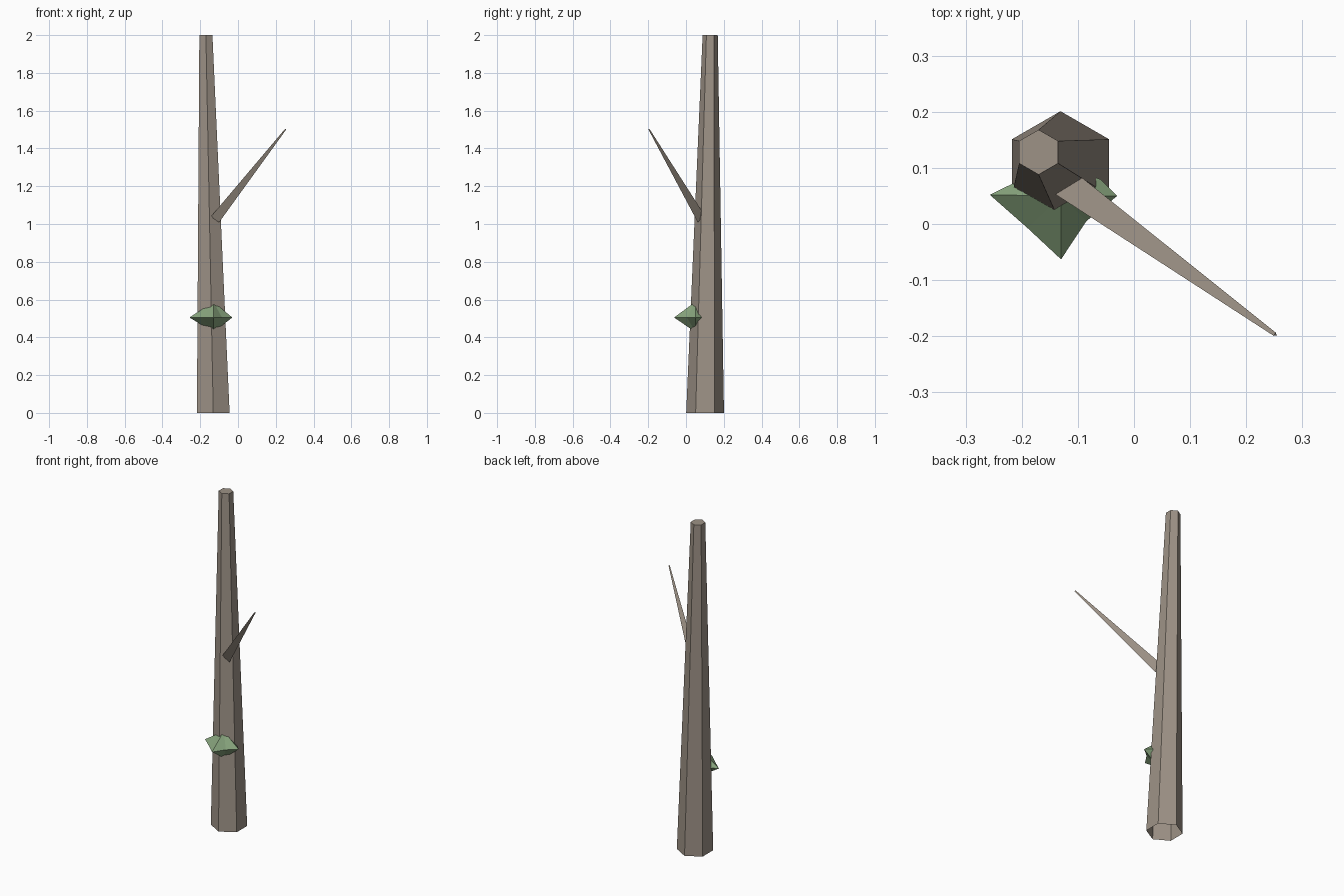
import bpy, bmesh
from math import sin, cos, tau
from mathutils import Vector

if "Cube" in bpy.data.objects:
    bpy.data.objects.remove(bpy.data.objects["Cube"])


def material(name, rgb):
    m = bpy.data.materials.new(name)
    m.diffuse_color = (*rgb, 1)
    m.use_nodes = True
    m.node_tree.nodes["Principled BSDF"].inputs["Base Color"].default_value = m.diffuse_color
    return m


bark = material("bark", (0.34, 0.29, 0.24))
moss = material("green", (0.25, 0.38, 0.21))


def finish(name, bm, mat):
    bmesh.ops.recalc_face_normals(bm, faces=bm.faces)
    me = bpy.data.meshes.new(name)
    bm.to_mesh(me)
    bm.free()
    me.materials.append(mat)
    ob = bpy.data.objects.new(name, me)
    bpy.context.collection.objects.link(ob)


def limb(name, start, end, r0, r1, sides, tilt):
    """Tapered limb, open at the base and capped at the tip."""
    start, end = Vector(start), Vector(end)
    rot = Vector((0, 0, 1)).rotation_difference(end - start) if tilt else None
    bm = bmesh.new()
    rings = []
    for centre, r in ((start, r0), (end, r1)):
        ring = []
        for i in range(sides):
            p = Vector((r * sin(tau * i / sides), r * cos(tau * i / sides), 0))
            if rot:
                p.rotate(rot)
            ring.append(bm.verts.new(centre + p))
        rings.append(ring)
    low, high = rings
    for i in range(sides):
        j = (i + 1) % sides
        bm.faces.new((low[j], low[i], high[i], high[j]))
    bm.faces.new(high[::-1])
    finish(name, bm, bark)


# leaning six-sided trunk and three-sided bare branch
limb("trunk", (-0.131, 0.101, 0), (-0.17, 0.128, 2), 0.1, 0.04, 6, False)
limb("branch", (-0.12, 0.073, 1.03), (0.252, -0.197, 1.502), 0.031, 0.004, 3, True)

# pointed green growth on the front of the trunk
bm = bmesh.new()
rim = [bm.verts.new((x, y, 0.505)) for x, y in (
    (-0.03, 0.05), (-0.085, 0.005), (-0.13, -0.063), (-0.19, -0.007),
    (-0.257, 0.052), (-0.2, 0.08), (-0.13, 0.1), (-0.06, 0.08))]
for z in (0.588, 0.428):
    tip = bm.verts.new((-0.13, 0.05, z))
    for i in range(8):
        bm.faces.new((rim[i], rim[(i + 1) % 8], tip))
finish("green_growth", bm, moss)
